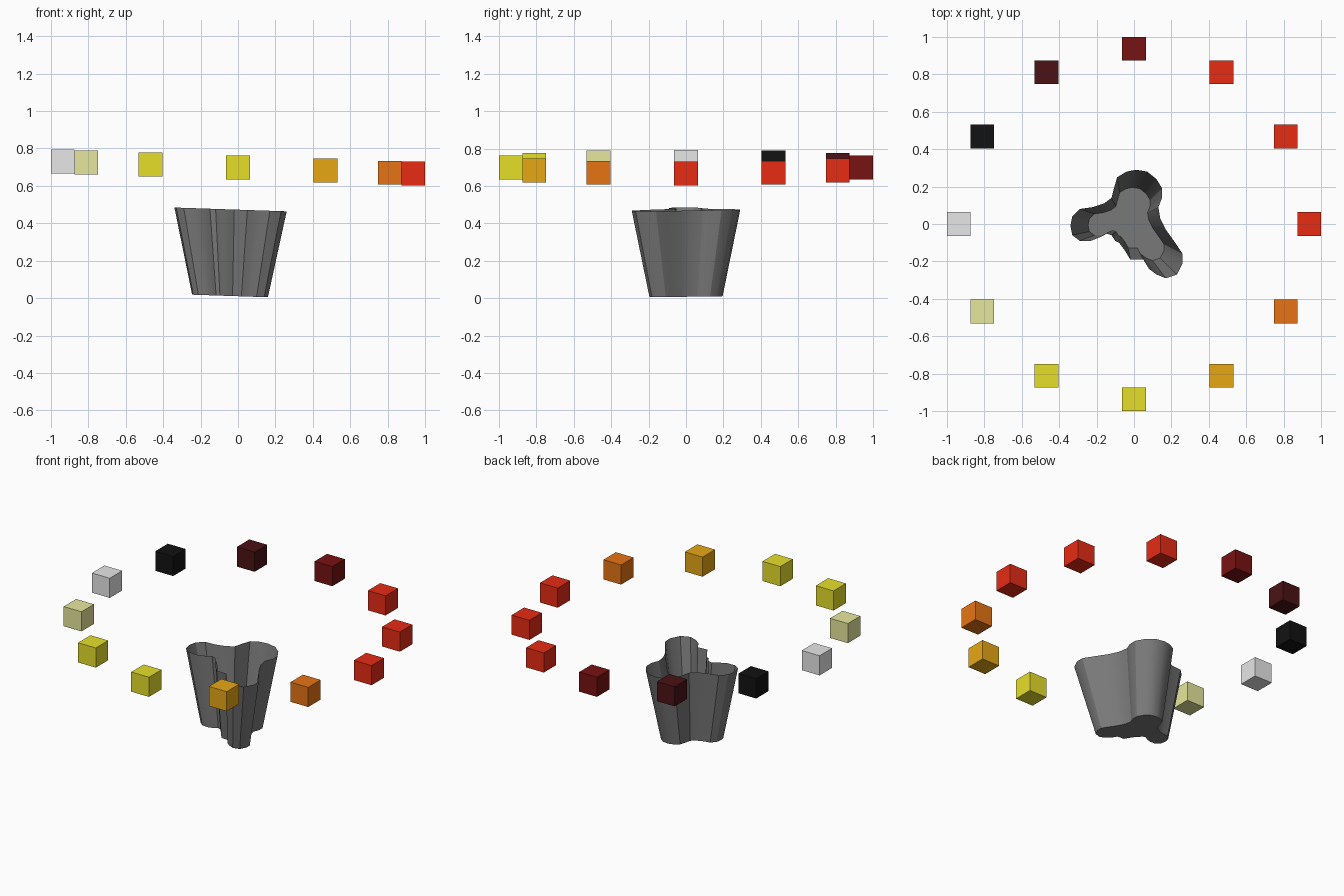
import bpy
import bmesh
from math import cos, sin, radians

default_cube = bpy.data.objects.get("Cube")
if default_cube:
    bpy.data.objects.remove(default_cube, do_unlink=True)


def make_material(name, r, g, b):
    mat = bpy.data.materials.new(name)
    mat.use_nodes = True
    mat.diffuse_color = (r, g, b, 1)
    mat.node_tree.nodes["Principled BSDF"].inputs["Base Color"].default_value = (r, g, b, 1)
    return mat


colours = {
    "charcoal": (0.19, 0.19, 0.19),
    "red": (0.8, 0.025, 0.007),
    "maroon": (0.19, 0.006, 0.006),
    "dark maroon": (0.07, 0.006, 0.007),
    "black": (0.006, 0.006, 0.006),
    "silver": (0.8, 0.8, 0.8),
    "pale yellow": (0.8, 0.8, 0.34),
    "yellow": (0.8, 0.74, 0.023),
    "amber": (0.8, 0.39, 0.007),
    "orange": (0.8, 0.175, 0.007),
}
materials = {name: make_material(name, *rgb) for name, rgb in colours.items()}

# The whole model leans very slightly towards its left
LEAN = 0.034


def leaned(x, y, z):
    return (x + LEAN * (z - 0.47), y, z - LEAN * x)


# Ring of coloured cubes, counter-clockwise from the left side
CUBE_SIZE = 0.127
RING_RADIUS = 1 - CUBE_SIZE / 2
RING_HEIGHT = 0.698
ring = ["red", "red", "red", "maroon", "dark maroon", "black",
        "silver", "pale yellow", "yellow", "yellow", "amber", "orange"]

for i, colour in enumerate(ring):
    angle = radians(i * 360 / len(ring))
    x, y = RING_RADIUS * cos(angle), RING_RADIUS * sin(angle)
    bpy.ops.mesh.primitive_cube_add(size=CUBE_SIZE, location=(x, y, RING_HEIGHT - LEAN * x))
    cube = bpy.context.object
    cube.name = f"ring_cube_{i + 1}"
    cube.data.materials.append(materials[colour])

# Three-lobed rim outline of the cup, in hundredths of a unit
back_lobe = [(-11, 18), (-9, 25), (-4, 28), (1, 29), (7, 28), (12, 24), (15, 19), (15, 14), (13, 9)]
front_lobe = [(14, 3), (17, -3), (22, -10), (26, -16), (26, -21), (23, -27), (17, -29), (12, -27), (8, -24)]
stepped_side = [(5, -19), (-2, -19), (-5, -14), (-8, -10), (-10, -9), (-12, -6), (-15, -5)]
side_lobe = [(-18, -7), (-23, -9), (-29, -9), (-33, -6), (-34, -1), (-33, 4), (-29, 8), (-22, 9), (-16, 11), (-12, 14)]
outline = back_lobe + front_lobe + stepped_side + side_lobe


def cup_ring(bm, scale, height):
    return [bm.verts.new(leaned(x * scale / 100, y * scale / 100, height)) for x, y in outline]


# Open tapered cup with a closed floor
bm = bmesh.new()
floor = cup_ring(bm, 0.675, 0.011)
rim = cup_ring(bm, 1, 0.473)
bm.faces.new(floor)
for i in range(len(outline)):
    j = (i + 1) % len(outline)
    bm.faces.new((floor[i], rim[i], rim[j], floor[j]))
bmesh.ops.recalc_face_normals(bm, faces=bm.faces)
mesh = bpy.data.meshes.new("lobed_cup")
bm.to_mesh(mesh)
bm.free()
cup = bpy.data.objects.new("lobed_cup", mesh)
bpy.context.collection.objects.link(cup)
mesh.materials.append(materials["charcoal"])

bpy.ops.object.select_all(action="DESELECT")
cup.select_set(True)
bpy.context.view_layer.objects.active = cup
bpy.ops.object.shade_smooth_by_angle(angle=radians(30))
